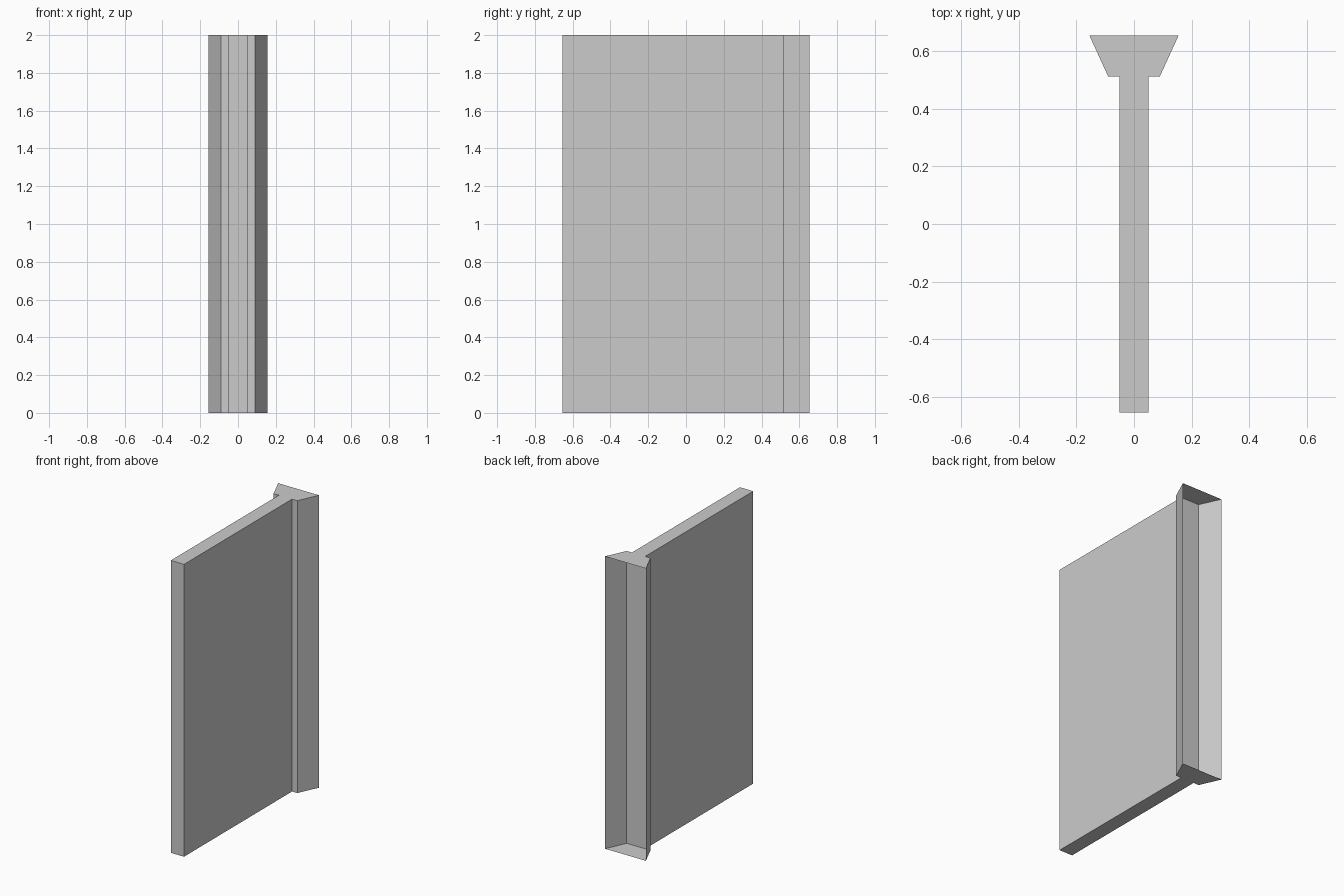
import bpy, bmesh

if "Cube" in bpy.data.objects:
    bpy.data.objects.remove(bpy.data.objects["Cube"])

HEIGHT = 2.0
BACK, JOINT, FRONT = 0.655, 0.513, -0.655


def open_prism(name, profile):
    """Extrude a plan profile upward with caps; the side on the profile's last edge stays open."""
    bm = bmesh.new()
    low = [bm.verts.new((x, y, 0)) for x, y in profile]
    high = [bm.verts.new((x, y, HEIGHT)) for x, y in profile]
    bm.faces.new(low[::-1])
    bm.faces.new(high)
    for i in range(len(profile) - 1):
        bm.faces.new((low[i], low[i + 1], high[i + 1], high[i]))
    mesh = bpy.data.meshes.new(name)
    bm.to_mesh(mesh)
    bm.free()
    obj = bpy.data.objects.new(name, mesh)
    bpy.context.collection.objects.link(obj)
    return obj


def symmetric_plan(back_half, front_half, back_y, front_y):
    """Four corners, counter-clockwise, starting and ending at the back."""
    return [(-back_half, back_y), (-front_half, front_y),
            (front_half, front_y), (back_half, back_y)]


# Thin flat wall, closed at its back end by the flared post
open_prism("wall_panel", symmetric_plan(0.05, 0.05, JOINT, FRONT))

# Flared end post, hollow and open at the back
open_prism("flared_end_post", symmetric_plan(0.155, 0.09, BACK, JOINT))
